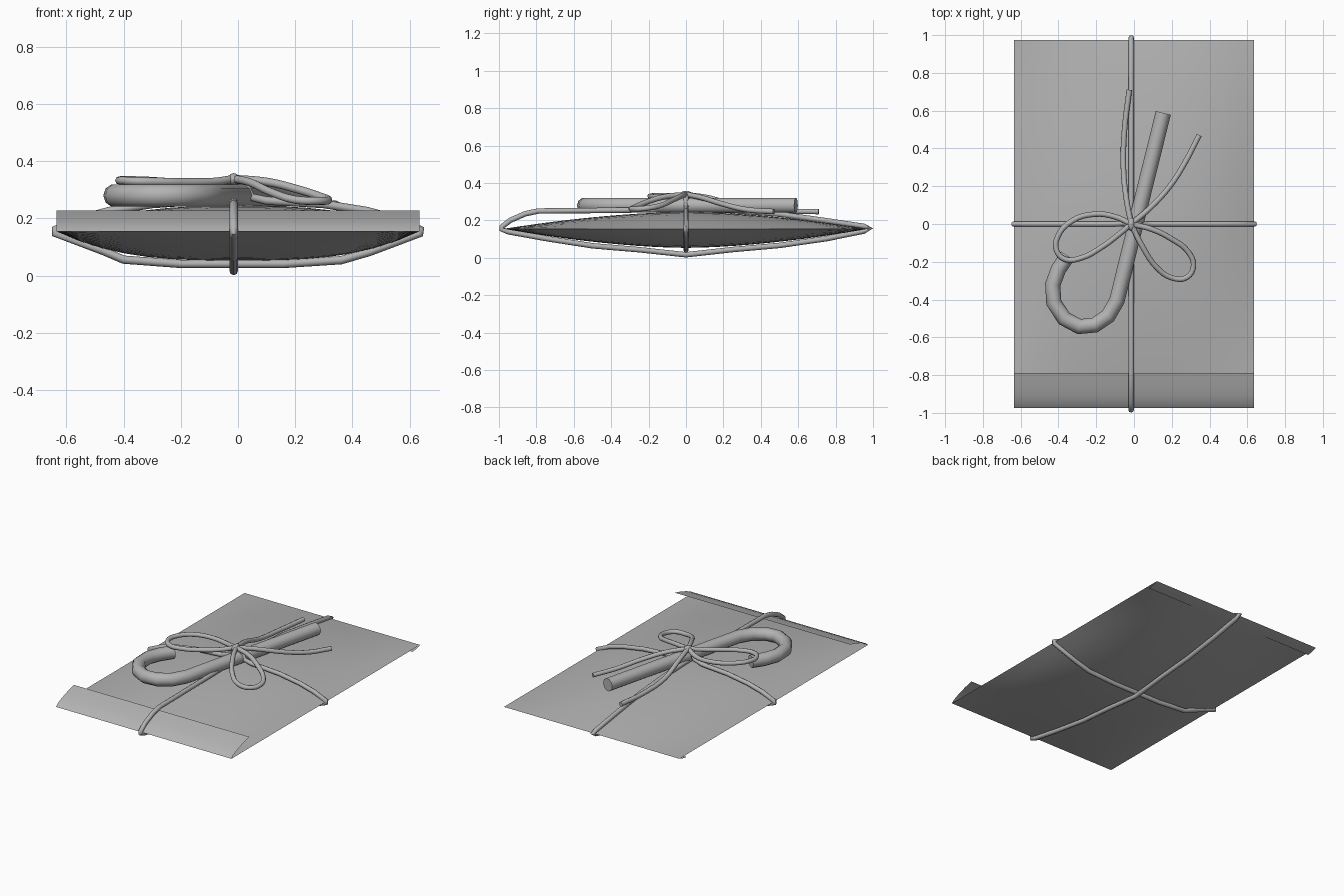
import bpy, bmesh, math

if "Cube" in bpy.data.objects:
    bpy.data.objects.remove(bpy.data.objects["Cube"])

W, L, MID = 0.635, 0.975, 0.155

# Dark grey shared by every part
grey = bpy.data.materials.new("dark_grey")
grey.diffuse_color = (0.45, 0.45, 0.45, 1)
grey.use_nodes = True
grey.node_tree.nodes["Principled BSDF"].inputs["Base Color"].default_value = grey.diffuse_color


def puff(x, y, bulge, power):
    fx = 1 - min(1, abs(x) / W) ** power
    fy = 1 - min(1, abs(y) / L) ** 1.7
    return bulge * fx * fy


def finish(obj, angle=40):
    bpy.ops.object.select_all(action='DESELECT')
    obj.select_set(True)
    bpy.context.view_layer.objects.active = obj
    if obj.type == 'CURVE':
        bpy.ops.object.convert(target='MESH')
        obj = bpy.context.object
    obj.data.materials.clear()
    obj.data.materials.append(grey)
    bpy.ops.object.shade_smooth_by_angle(angle=math.radians(angle))


def grid_mesh(name, sheets):
    bm = bmesh.new()
    for rows in sheets:
        vs = [[bm.verts.new(p) for p in r] for r in rows]
        for a, b in zip(vs, vs[1:]):
            for i in range(len(a) - 1):
                bm.faces.new((a[i], a[i + 1], b[i + 1], b[i]))
    bmesh.ops.remove_doubles(bm, verts=bm.verts, dist=1e-5)
    me = bpy.data.meshes.new(name)
    bm.to_mesh(me)
    bm.free()
    obj = bpy.data.objects.new(name, me)
    bpy.context.collection.objects.link(obj)
    finish(obj)
    return obj


def tube(name, pts, radius, smooth=True, cyclic=False, sides=2, angle=60):
    cu = bpy.data.curves.new(name, 'CURVE')
    cu.dimensions = '3D'
    cu.bevel_depth, cu.bevel_resolution = radius, sides
    cu.resolution_u, cu.use_fill_caps = 4, True
    sp = cu.splines.new('BEZIER' if smooth else 'POLY')
    if smooth:
        sp.bezier_points.add(len(pts) - 1)
        for bp, p in zip(sp.bezier_points, pts):
            bp.co = p
            bp.handle_left_type = bp.handle_right_type = 'AUTO'
    else:
        sp.points.add(len(pts) - 1)
        for q, p in zip(sp.points, pts):
            q.co = (*p, 1)
    sp.use_cyclic_u = cyclic
    obj = bpy.data.objects.new(name, cu)
    bpy.context.collection.objects.link(obj)
    finish(obj, angle)


# Padded envelope: two bulged sheets meeting at the rim
N, M = 16, 22
xs = [W * (2 * i / N - 1) for i in range(N + 1)]
ys = [L * (2 * j / M - 1) for j in range(M + 1)]
top = [[(x, y, MID + puff(x, y, 0.09, 2.5)) for x in xs] for y in ys]
bottom = [[(x, y, MID - puff(x, y, 0.102, 3)) for x in reversed(xs)] for y in ys]
grid_mesh("envelope", [top, bottom])

# Closing flap folded over the front end, and small fold under the back end
flap = [(-0.975, 0.155), (-0.955, 0.172), (-0.91, 0.192), (-0.85, 0.212), (-0.79, 0.228)]
grid_mesh("front_flap", [[[(x, y, z) for x in (-W, -0.2, 0.2, W)] for y, z in flap]])
fold = [(0.90, 0.138), (0.94, 0.145), (0.975, 0.155)]
grid_mesh("back_fold", [[[(x, y, z) for x in (W, 0.2, -0.2, -W)] for y, z in fold]])

# Lengthwise string wrap
R = 0.0145
KX = -0.015
wrap_y = [(-0.985, 0.165), (-0.94, 0.2), (-0.86, 0.235), (-0.79, 0.25), (-0.55, 0.252),
          (-0.3, 0.255), (0, 0.26), (0.25, 0.252), (0.5, 0.233), (0.75, 0.198),
          (0.95, 0.168), (0.986, 0.157), (0.95, 0.142), (0.75, 0.102), (0.5, 0.066),
          (0.25, 0.044), (0, 0.016), (-0.25, 0.043), (-0.5, 0.064), (-0.75, 0.103),
          (-0.95, 0.139), (-0.986, 0.152)]
tube("lengthwise_string", [(KX, y, z) for y, z in wrap_y], R, False, True)

# Crosswise string wrap, rising over the cane
wrap_x = [(-0.638, 0.162), (-0.55, 0.199), (-0.45, 0.226), (-0.3, 0.25), (-0.12, 0.262),
          (-0.06, 0.28), (-0.045, 0.325), (-0.01, 0.335), (0.025, 0.32), (0.045, 0.275),
          (0.1, 0.262), (0.3, 0.25), (0.45, 0.226), (0.55, 0.199), (0.638, 0.162),
          (0.635, 0.147), (0.46, 0.083), (0.36, 0.054), (0.16, 0.041), (-0.2, 0.041),
          (-0.4, 0.056), (-0.47, 0.086), (-0.638, 0.147)]
tube("crosswise_string", [(x, 0, z) for x, z in wrap_x], R, False, True)

# Candy cane with a hooked end
cane = [(0.155, 0.588), (-0.05, -0.24), (-0.09, -0.405), (-0.137, -0.487), (-0.207, -0.535),
        (-0.29, -0.543), (-0.37, -0.5), (-0.425, -0.415), (-0.43, -0.32),
        (-0.4, -0.24), (-0.352, -0.168)]
tube("cane", [(x, y, 0.28) for x, y in cane], 0.041, False, False, 3, 180)

# Bow loops and loose tails
B = 0.0145
tube("bow_loop_left", [
    (KX, 0, 0.338), (-0.1, 0.038, 0.322), (-0.21, 0.052, 0.325), (-0.33, 0.015, 0.332),
    (-0.405, -0.07, 0.333), (-0.41, -0.14, 0.332), (-0.365, -0.187, 0.33),
    (-0.28, -0.18, 0.328), (-0.17, -0.122, 0.326), (-0.08, -0.055, 0.328), (KX, 0, 0.338)], B)
tube("bow_loop_right", [
    (KX, 0, 0.338), (0.1, -0.03, 0.328), (0.2, -0.08, 0.304), (0.285, -0.145, 0.277),
    (0.315, -0.22, 0.264), (0.28, -0.283, 0.261), (0.2, -0.285, 0.265),
    (0.12, -0.23, 0.29), (0.045, -0.12, 0.325), (KX, 0, 0.338)], B)
tube("tail_right", [
    (KX, 0, 0.338), (0.08, 0.08, 0.322), (0.19, 0.2, 0.286), (0.27, 0.325, 0.257),
    (0.345, 0.47, 0.247)], B)
tube("tail_left", [
    (KX, 0, 0.338), (-0.04, 0.13, 0.318), (-0.056, 0.3, 0.268), (-0.05, 0.5, 0.25),
    (-0.025, 0.71, 0.247)], B)

# Knot
bpy.ops.mesh.primitive_uv_sphere_add(segments=12, ring_count=8, radius=1, location=(KX, 0, 0.336))
knot = bpy.context.object
knot.name = "knot"
knot.scale = (0.02, 0.036, 0.022)
finish(knot)
